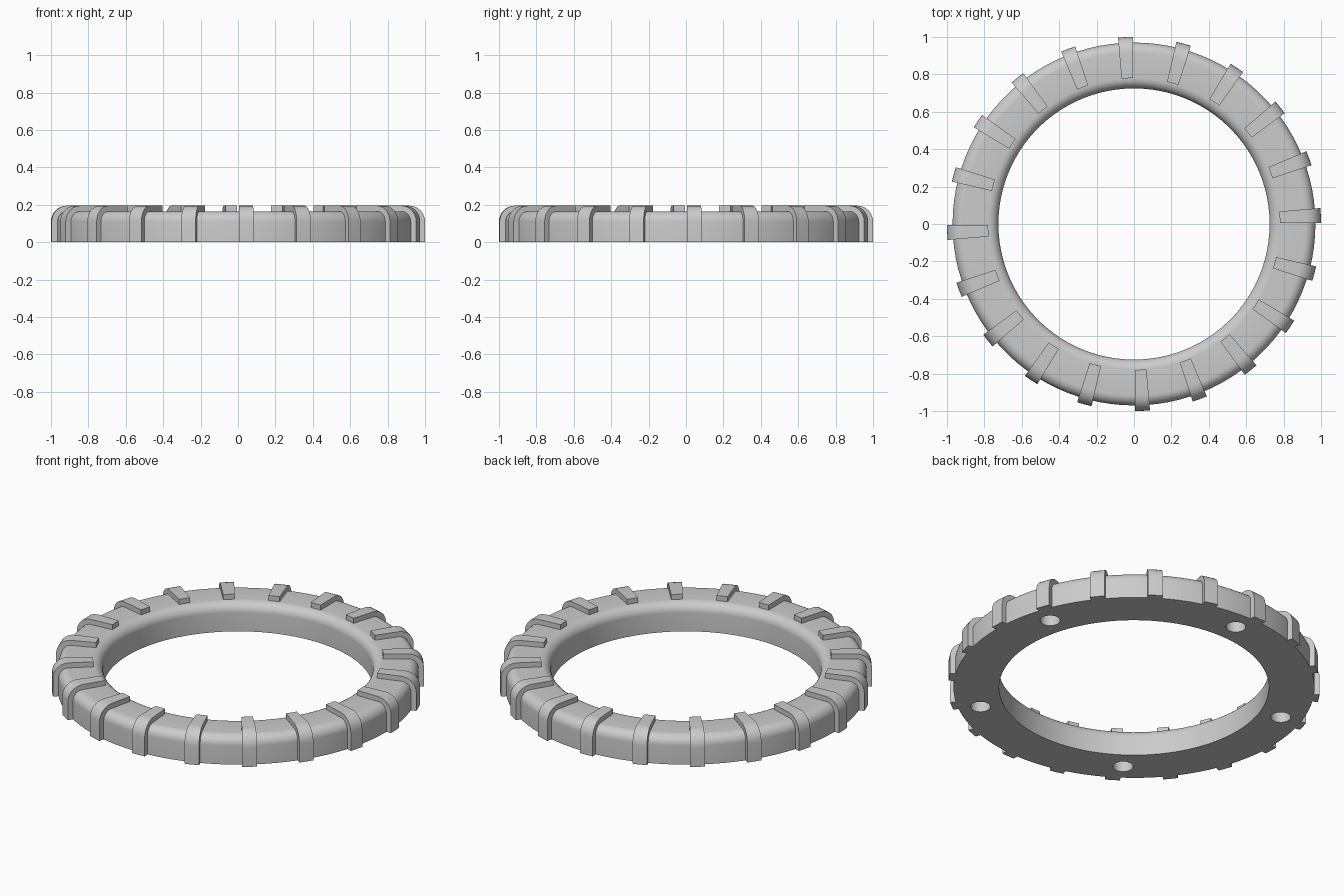
import bpy, bmesh
from math import sin, cos, pi, radians, tau

cube = bpy.data.objects.get("Cube")
if cube:
    bpy.data.objects.remove(cube)

INNER, OUTER, HEIGHT, FILLET = 0.725, 0.97, 0.165, 0.055
RAISE = 0.03            # how far the ribs stand proud of the ring
RIB_START = 0.78        # inner end of each rib
RIB_COUNT, RIB_FIRST, RIB_WIDTH = 20, radians(2.6), radians(4.6)

grey = bpy.data.materials.new("plain grey")
grey.use_nodes = True
grey.diffuse_color = (0.6, 0.6, 0.6, 1)
grey.node_tree.nodes["Principled BSDF"].inputs["Base Color"].default_value = (0.6, 0.6, 0.6, 1)


def fillet(cx, cz, r, start, end, steps=8):
    """Points (radius, height) along a rounded corner."""
    angles = [start + (end - start) * i / steps for i in range(steps + 1)]
    return [(cx + r * cos(a), cz + r * sin(a)) for a in angles]


def lathe(name, profile, start, sweep, steps):
    """Sweep a closed (radius, height) profile about z, capping partial turns."""
    bm = bmesh.new()
    full = abs(sweep - tau) < 1e-6
    rings = []
    for i in range(steps if full else steps + 1):
        a = start + sweep * i / steps
        rings.append([bm.verts.new((r * cos(a), r * sin(a), z)) for r, z in profile])
    n = len(profile)
    for i in range(steps):
        a, b = rings[i], rings[(i + 1) % len(rings)]
        for j in range(n):
            k = (j + 1) % n
            bm.faces.new((a[j], b[j], b[k], a[k]))
    if not full:
        bm.faces.new(rings[0])
        bm.faces.new(rings[-1][::-1])
    bmesh.ops.recalc_face_normals(bm, faces=bm.faces)
    mesh = bpy.data.meshes.new(name)
    bm.to_mesh(mesh)
    bm.free()
    mesh.materials.append(grey)
    obj = bpy.data.objects.new(name, mesh)
    bpy.context.collection.objects.link(obj)
    return obj


def activate(obj):
    bpy.ops.object.select_all(action='DESELECT')
    obj.select_set(True)
    bpy.context.view_layer.objects.active = obj


def smooth(obj):
    activate(obj)
    bpy.ops.object.shade_smooth_by_angle(angle=radians(35))


# Ring body with rounded top edges
top = HEIGHT - FILLET
ring_profile = ([(INNER, 0), (OUTER, 0)]
                + fillet(OUTER - FILLET, top, FILLET, 0, pi / 2)
                + fillet(INNER + FILLET, top, FILLET, pi / 2, pi))
ring = lathe("ring_body", ring_profile, 0, tau, 100)

# Five blind round sockets in the underside
bm = bmesh.new()
for i in range(5):
    a = pi / 2 + i * tau / 5
    made = bmesh.ops.create_cone(bm, cap_ends=True, segments=32,
                                 radius1=0.054, radius2=0.054, depth=0.2)
    bmesh.ops.translate(bm, verts=made["verts"], vec=(0.85 * cos(a), 0.85 * sin(a), 0))
mesh = bpy.data.meshes.new("socket_cutter")
bm.to_mesh(mesh)
bm.free()
mesh.materials.append(grey)
cutter = bpy.data.objects.new("socket_cutter", mesh)
bpy.context.collection.objects.link(cutter)
cutter.hide_render = True
cut = ring.modifiers.new("sockets", 'BOOLEAN')
cut.operation, cut.solver, cut.object = 'DIFFERENCE', 'EXACT', cutter
activate(ring)
bpy.ops.object.modifier_apply(modifier=cut.name)
bpy.data.objects.remove(cutter)
smooth(ring)

# Grip ribs wrapping over the outer edge
rib_profile = ([(OUTER - 0.01, 0), (OUTER + RAISE, 0)]
               + fillet(OUTER - FILLET, top, FILLET + RAISE, 0, pi / 2)
               + [(RIB_START, HEIGHT + RAISE), (RIB_START, HEIGHT - 0.01)]
               + fillet(OUTER - FILLET, top, FILLET - 0.01, pi / 2, 0))
for i in range(RIB_COUNT):
    middle = RIB_FIRST + i * tau / RIB_COUNT
    smooth(lathe(f"grip_rib_{i + 1}", rib_profile, middle - RIB_WIDTH / 2, RIB_WIDTH, 2))
